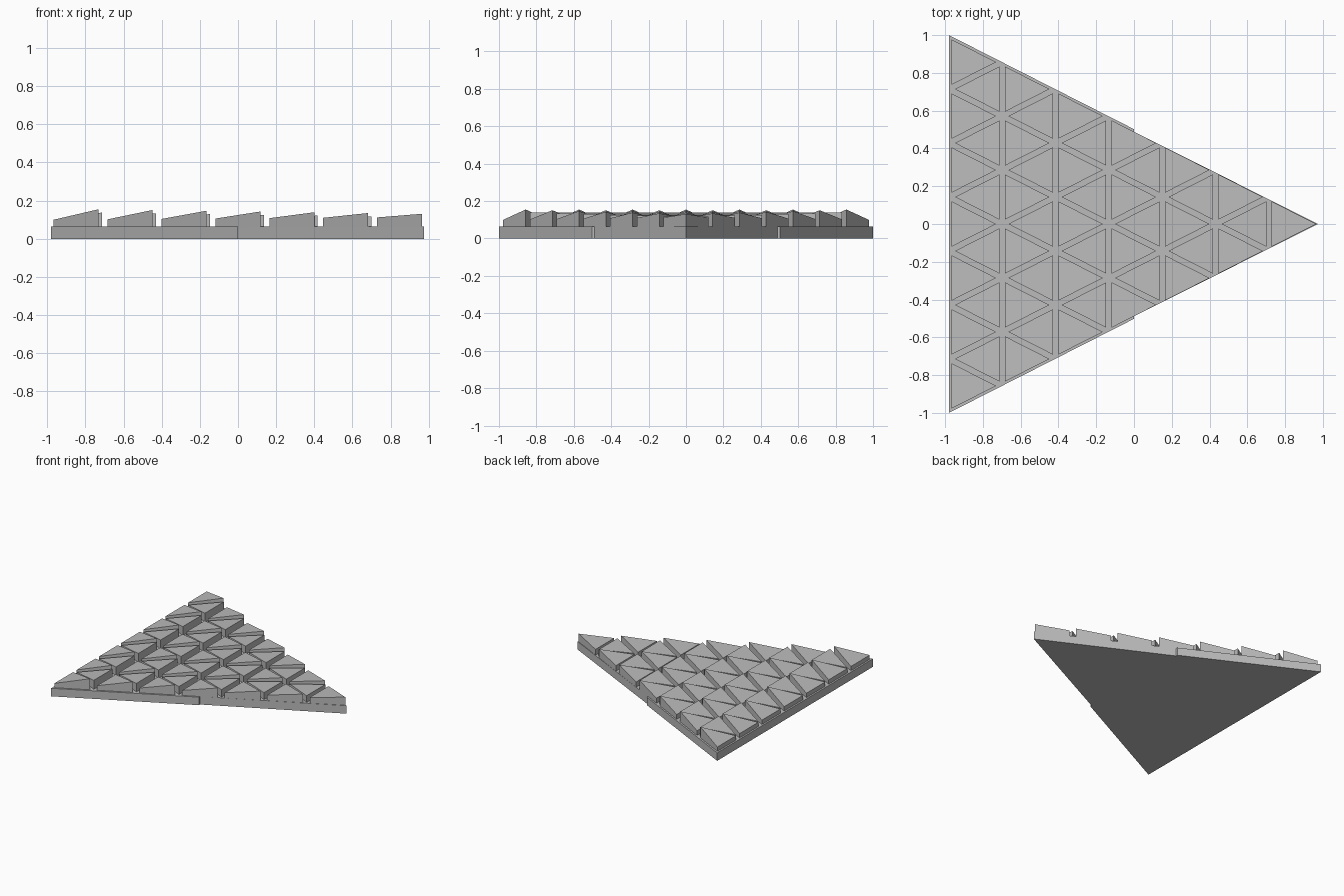
import bpy

cube = bpy.data.objects.get("Cube")
if cube:
    bpy.data.objects.remove(cube, do_unlink=True)

# Single plain grey
grey = bpy.data.materials.new("plain_grey")
grey.use_nodes = True
colour = (0.5, 0.5, 0.5, 1)
grey.diffuse_color = colour
grey.node_tree.nodes["Principled BSDF"].inputs["Base Color"].default_value = colour


def prism(name, outline, bottom, tops):
    """Closed prism over a counter-clockwise outline with a height per corner."""
    n = len(outline)
    verts = [(x, y, bottom) for x, y in outline]
    verts += [(x, y, z) for (x, y), z in zip(outline, tops)]
    faces = [tuple(reversed(range(n))), tuple(range(n, 2 * n))]
    faces += [(i, (i + 1) % n, n + (i + 1) % n, n + i) for i in range(n)]
    mesh = bpy.data.meshes.new(name)
    mesh.from_pydata(verts, [], faces)
    mesh.materials.append(grey)
    obj = bpy.data.objects.new(name, mesh)
    bpy.context.collection.objects.link(obj)
    return obj


# Base plate, its narrow half stepped in slightly
BASE = 0.065
right_side = [(-0.98, -1), (0, -0.502), (0, -0.488)]
left_side = [(x, -y) for x, y in reversed(right_side)]
plate = right_side + [(0.975, 0)] + left_side
prism("base_plate", plate, 0, [BASE] * len(plate))

# Sloping triangular tiles, in columns that shrink towards the point
COLUMNS = 7
PITCH_X, PITCH_Y = 0.2825, 2 / 7
LENGTH, HALF = 0.236, 0.12
for col in range(COLUMNS):
    x = -0.966 + col * PITCH_X
    low = 0.1 + 0.002 * col
    high = 0.155 - 0.004 * col
    count = COLUMNS - col
    for row in range(count):
        y = (row - (count - 1) / 2) * PITCH_Y
        prism(f"forward_tile_{col}_{row}",
              [(x, y - HALF), (x + LENGTH, y), (x, y + HALF)],
              BASE - 0.005, [low, high, low])
    for row in range(count - 1):
        y = (row - (count - 2) / 2) * PITCH_Y
        tip, back = x + 0.018, x + 0.018 + LENGTH
        prism(f"backward_tile_{col}_{row}",
              [(tip, y), (back, y - HALF), (back, y + HALF)],
              BASE - 0.005, [low - 0.005, high - 0.017, high - 0.017])
